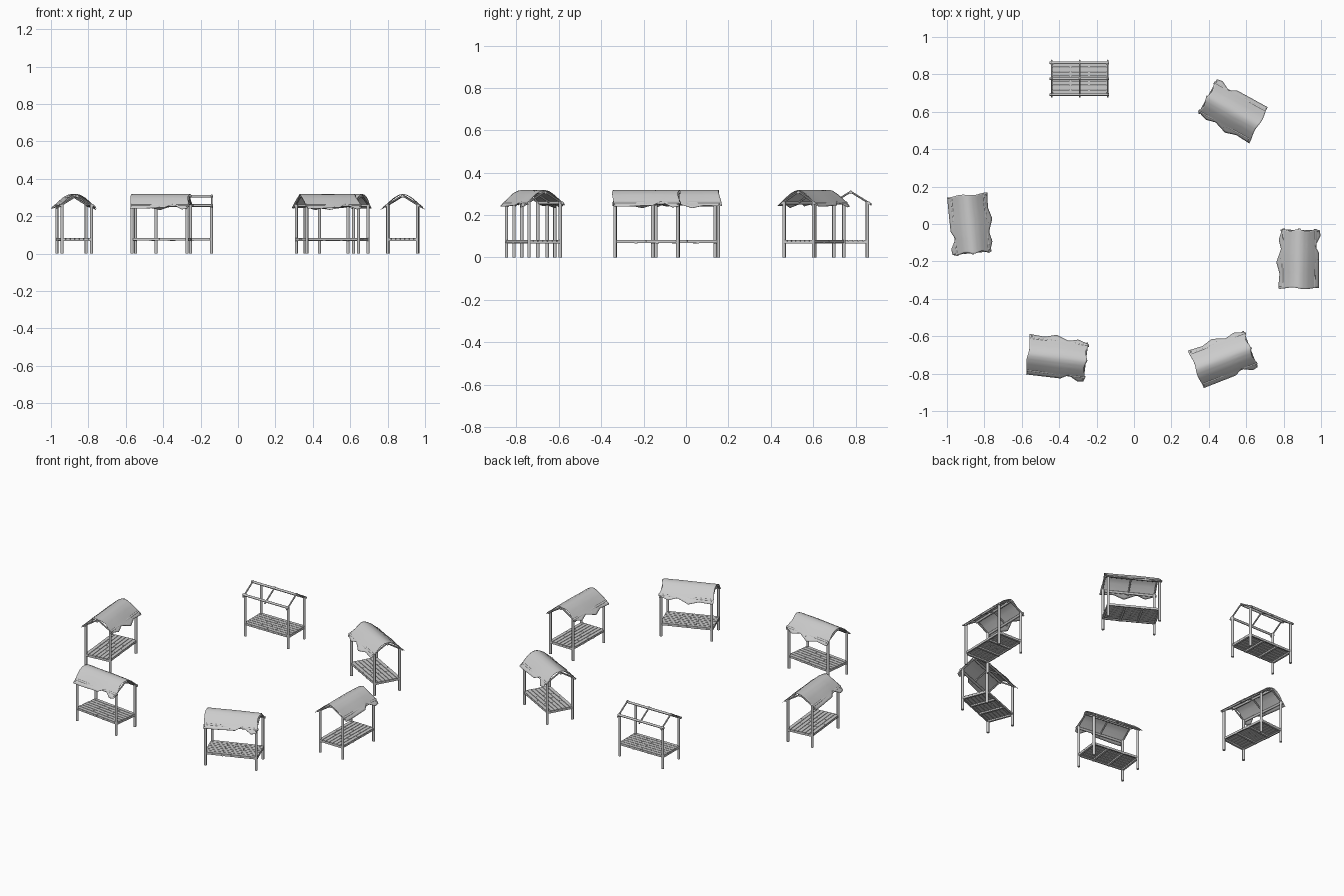
import bpy, bmesh, math
from mathutils import Vector, Matrix

if "Cube" in bpy.data.objects:
    bpy.data.objects.remove(bpy.data.objects["Cube"])

# stall layout: x, y, heading in degrees, has cloth roof
STALLS = [(0.882, -0.186, 89, True), (-0.876, -0.002, -84.5, True),
          (-0.41, -0.715, -7, True), (0.478, -0.72, 21, True),
          (0.527, 0.604, 151, True), (-0.29, 0.777, 180, False)]


def pole(bm, a, b, r, sides=10):
    a, b = Vector(a), Vector(b)
    d = b - a
    m = Matrix.Translation((a + b) / 2) @ d.to_track_quat('Z', 'Y').to_matrix().to_4x4()
    bmesh.ops.create_cone(bm, cap_ends=True, segments=sides, radius1=r, radius2=r,
                          depth=d.length, matrix=m)


def box(bm, c, s):
    bmesh.ops.create_cube(bm, size=1, matrix=Matrix.Translation(c) @ Matrix.Diagonal((*s, 1)))


def finish(bm, name, smooth=True):
    me = bpy.data.meshes.new(name)
    bmesh.ops.recalc_face_normals(bm, faces=bm.faces)
    bm.to_mesh(me)
    bm.free()
    if smooth:
        me.shade_smooth()
        me.set_sharp_from_angle(angle=math.radians(40))
    return me


def lerp(points, x):
    if x <= points[0][0]:
        return points[0][1]
    for (x0, y0), (x1, y1) in zip(points, points[1:]):
        if x <= x1:
            t = (x - x0) / (x1 - x0)
            return y0 + (y1 - y0) * t
    return points[-1][1]


# posts
bm = bmesh.new()
for sx in (-1, 1):
    for sy in (-1, 1):
        pole(bm, (sx * .148, sy * .079, 0), (sx * .148, sy * .079, .262), .008)
posts = finish(bm, "posts")

# roof poles: ridge, eaves and three rafter pairs
bm = bmesh.new()
for y, z in ((0, .306), (-.085, .257), (.085, .257)):
    pole(bm, (-.155, y, z), (.161, y, z), .007)
for x in (-.15, 0, .15):
    for s in (-1, 1):
        pole(bm, (x, -s * .004, .313), (x, s * .099, .249), .0045, 8)
frame = finish(bm, "roof_frame")

# platform planks in staggered lengths, on cross bearers
bm = bmesh.new()
n = 7
w = .168 / n
for i in range(n):
    y = -.084 + w * (i + .5)
    cuts = [-.155, -.05, .055, .155] if i % 2 else [-.155, 0, .155]
    for a, b in zip(cuts, cuts[1:]):
        box(bm, ((a + b) / 2, y, .079), (b - a - .002, w - .003, .007))
for x in (-.148, -.05, .05, .148):
    box(bm, (x, 0, .0715), (.012, .166, .009))
for s in (-1, 1):
    box(bm, (0, s * .079, .0725), (.3, .008, .007))
platform = finish(bm, "platform", False)

# draped cloth roof with ragged eaves
LEFT = [(-.158, .108), (-.08, .103), (-.02, .121), (.05, .097), (.10, .110), (.155, .093)]
RIGHT = [(-.158, .109), (.03, .108), (.07, .086), (.125, .114), (.155, .108)]
SECTION = [(0, .318), (.02, .314), (.045, .300), (.07, .279), (.09, .260), (.122, .232)]
NX, NY = 40, 24
bm = bmesh.new()
rows = []
for i in range(NX + 1):
    row = []
    for j in range(NY + 1):
        v = 2 * j / NY - 1
        u = i / NX
        x0 = -.158 + .004 * math.sin(5 * v)
        x1 = .153 + .005 * math.sin(7 * v + 1)
        x = x0 + (x1 - x0) * u
        y = v * lerp(LEFT if v > 0 else RIGHT, x)
        z = lerp(SECTION, abs(y)) + .002 * math.sin(24 * x + 1) * abs(v)
        row.append(bm.verts.new((x, y, z)))
    rows.append(row)
for a, b in zip(rows, rows[1:]):
    for j in range(NY):
        bm.faces.new((a[j], b[j], b[j + 1], a[j + 1]))
cloth = finish(bm, "cloth_roof")

# place the six stalls in a ring
for k, (x, y, deg, covered) in enumerate(STALLS, 1):
    parts = [posts, frame, platform] + ([cloth] if covered else [])
    for me in parts:
        ob = bpy.data.objects.new(f"stall_{k}_{me.name}", me)
        bpy.context.collection.objects.link(ob)
        ob.location = (x, y, 0)
        ob.rotation_euler.z = math.radians(deg)
        if me is cloth:
            mod = ob.modifiers.new("thickness", 'SOLIDIFY')
            mod.thickness = .002
